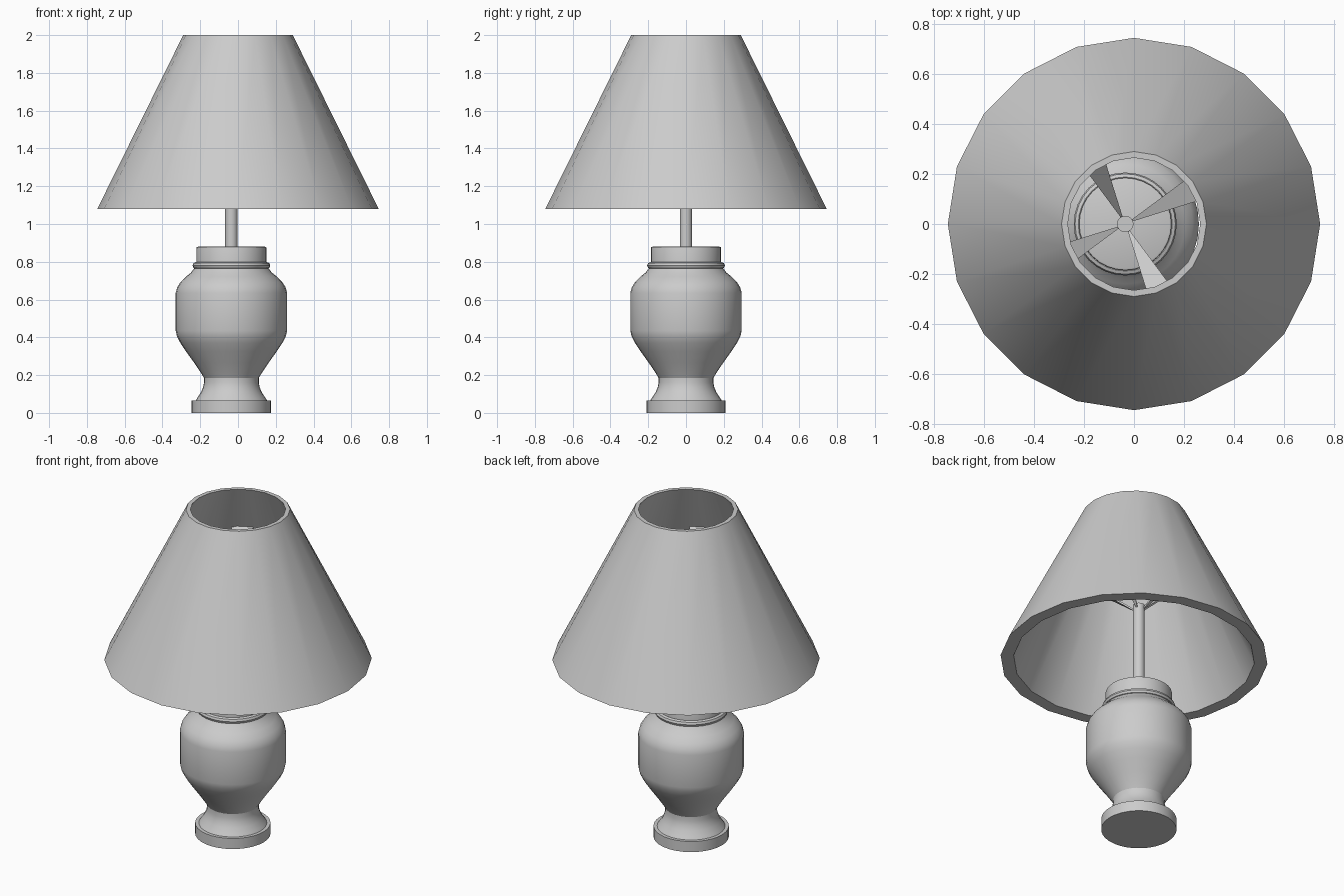
import bpy, bmesh, math

if "Cube" in bpy.data.objects:
    bpy.data.objects.remove(bpy.data.objects["Cube"])

BASE_X = -0.035          # the base and pole sit slightly left of the shade


def finish(name, bm, angle=30):
    bmesh.ops.remove_doubles(bm, verts=bm.verts, dist=1e-5)
    bmesh.ops.recalc_face_normals(bm, faces=bm.faces)
    me = bpy.data.meshes.new(name)
    bm.to_mesh(me)
    bm.free()
    ob = bpy.data.objects.new(name, me)
    bpy.context.collection.objects.link(ob)
    bpy.ops.object.select_all(action='DESELECT')
    ob.select_set(True)
    bpy.context.view_layer.objects.active = ob
    bpy.ops.object.shade_smooth_by_angle(angle=math.radians(angle))
    return ob


def lathe(name, profile, sides, cx=0.0, closed=False):
    """Turn an (r, z) profile about a vertical axis at x = cx."""
    bm = bmesh.new()
    rings = []
    for r, z in profile:
        if r == 0:
            rings.append([bm.verts.new((cx, 0, z))] * sides)
        else:
            rings.append([bm.verts.new((cx + r * math.cos(2 * math.pi * i / sides),
                                        r * math.sin(2 * math.pi * i / sides), z))
                          for i in range(sides)])
    pairs = list(zip(rings, rings[1:]))
    if closed:
        pairs.append((rings[-1], rings[0]))
    for a, b in pairs:
        for i in range(sides):
            j = (i + 1) % sides
            quad = list(dict.fromkeys((a[i], a[j], b[j], b[i])))
            bm.faces.new(quad)
    return finish(name, bm)


# Tapered shade with a wall that thickens towards the bottom
lathe("shade", [(0.745, 1.08), (0.29, 2.0), (0.265, 2.0), (0.672, 1.08)], 20, closed=True)

# Foot disc
lathe("foot", [(0, 0), (0.21, 0), (0.21, 0.065), (0, 0.065)], 32, BASE_X)

# Vase body: flared foot, waist, belly and shoulder
lathe("vase_body", [(0, 0.06), (0.193, 0.06), (0.18, 0.08), (0.162, 0.107), (0.15, 0.135),
                    (0.145, 0.16), (0.145, 0.185), (0.16, 0.21), (0.197, 0.265),
                    (0.24, 0.325), (0.27, 0.37), (0.288, 0.405), (0.295, 0.435),
                    (0.295, 0.635), (0.287, 0.665), (0.27, 0.692), (0.24, 0.722),
                    (0.215, 0.742), (0.197, 0.765), (0, 0.765)], 32, BASE_X)

# Rounded bead under the collar
bead = [(0.188 + 0.018 * math.cos(t * math.pi / 4), 0.78 + 0.018 * math.sin(t * math.pi / 4))
        for t in range(8)]
lathe("bead", bead, 32, BASE_X, closed=True)

# Collar
lathe("collar", [(0, 0.76), (0.186, 0.76), (0.186, 0.871), (0.184, 0.877), (0.177, 0.88),
                 (0, 0.88)], 32, BASE_X)

# Pole
POLE_TOP = 1.44
lathe("pole", [(0, 0.87), (0.033, 0.87), (0.033, POLE_TOP), (0, POLE_TOP)], 16, BASE_X)

# Four flat wedge arms rising from the pole to the inside of the shade
END_Z, END_R = 1.72, 0.395
for k in range(4):
    ang = math.radians(27 + 90 * k)
    c, s = math.cos(ang), math.sin(ang)
    # distance from the pole axis to the shade wall along this arm
    reach = -BASE_X * c + math.sqrt(END_R ** 2 - (BASE_X * s) ** 2)
    bm = bmesh.new()
    layers = []
    for dz in (0, -0.012):
        layers.append([bm.verts.new((BASE_X + r * c - w * s, r * s + w * c, z + dz))
                       for r, w, z in ((0.025, 0.003, POLE_TOP - 0.02), (reach, 0.165 * reach, END_Z),
                                       (reach, -0.165 * reach, END_Z), (0.025, -0.003, POLE_TOP - 0.02))])
    top, bot = layers
    bm.faces.new(top)
    bm.faces.new(bot[::-1])
    for i in range(4):
        j = (i + 1) % 4
        bm.faces.new((top[i], bot[i], bot[j], top[j]))
    finish("shade_arm_%d" % (k + 1), bm)
